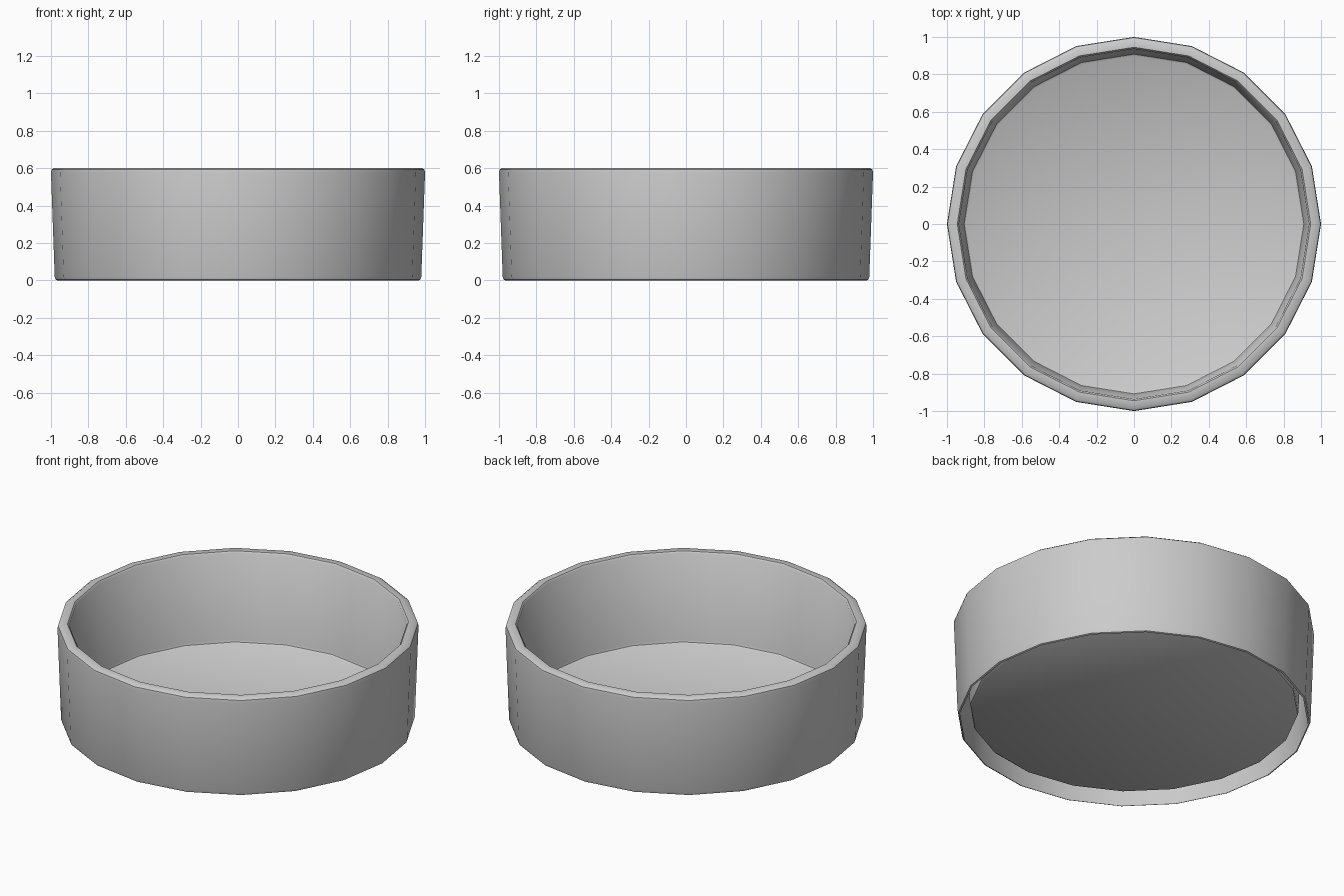
import bpy, bmesh
from math import sin, cos, pi

if "Cube" in bpy.data.objects:
    bpy.data.objects.remove(bpy.data.objects["Cube"])

SIDES = 20

# Shell profile (radius, z): outer foot, up the outer wall, over the rim, down to the raised floor
PROFILE = [(0.966, 0.0), (0.975, 0.004), (0.98, 0.02),
           (1.0, 0.575), (0.997, 0.592), (0.983, 0.602),
           (0.945, 0.602), (0.936, 0.592),
           (0.912, 0.075), (0.908, 0.062), (0.897, 0.055)]


def lathe(name, profile, sides):
    bm = bmesh.new()
    rings = [[bm.verts.new((r * cos(2 * pi * i / sides), r * sin(2 * pi * i / sides), z))
              for i in range(sides)] for r, z in profile]
    for a, b in zip(rings, rings[1:]):
        for i in range(sides):
            j = (i + 1) % sides
            bm.faces.new((a[i], a[j], b[j], b[i]))
    # Floor disc closes the inside; the underside between the walls stays open
    bm.faces.new(rings[-1])
    mesh = bpy.data.meshes.new(name)
    bm.to_mesh(mesh)
    bm.free()
    obj = bpy.data.objects.new(name, mesh)
    bpy.context.collection.objects.link(obj)
    return obj


# Round open dish
dish = lathe("round_dish", PROFILE, SIDES)
bpy.context.view_layer.objects.active = dish
dish.select_set(True)
bpy.ops.object.shade_smooth_by_angle(angle=pi / 4.5)
